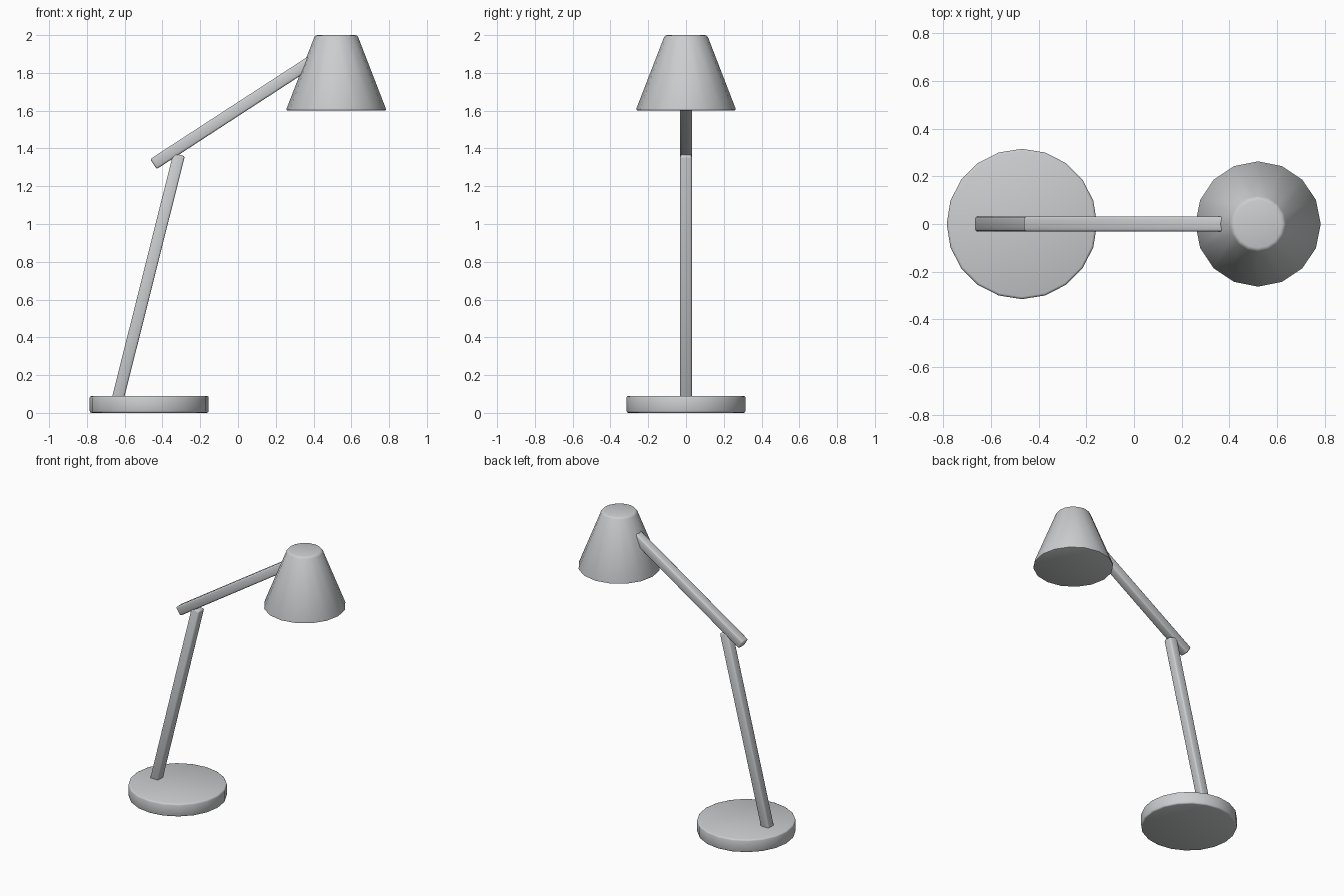
import bpy
import math
from mathutils import Vector

cube = bpy.data.objects.get("Cube")
if cube:
    bpy.data.objects.remove(cube, do_unlink=True)

# One plain grey for the whole lamp
grey = bpy.data.materials.new("light_grey")
grey.use_nodes = True
colour = (0.6, 0.61, 0.62, 1)
grey.diffuse_color = colour
grey.node_tree.nodes["Principled BSDF"].inputs["Base Color"].default_value = colour


def finish(name, bevel):
    """Name, round the hard edges, smooth and colour the active object."""
    obj = bpy.context.object
    obj.name = name
    bpy.ops.object.transform_apply(location=False, rotation=False, scale=True)
    mod = obj.modifiers.new("rounded_edges", "BEVEL")
    mod.width = bevel
    mod.segments = 2
    mod.limit_method = "ANGLE"
    mod.angle_limit = math.radians(40)
    bpy.ops.object.modifier_apply(modifier=mod.name)
    bpy.ops.object.shade_smooth_by_angle(angle=math.radians(50))
    obj.data.materials.append(grey)


def round_part(name, sides, r_low, r_high, x, z_low, z_high, bevel):
    bpy.ops.mesh.primitive_cone_add(
        vertices=sides, radius1=r_low, radius2=r_high, depth=z_high - z_low,
        location=(x, 0, (z_low + z_high) / 2))
    finish(name, bevel)


def arm(name, start, end, thickness):
    """Square bar running between two points in the xz plane."""
    a, b = Vector((start[0], 0, start[1])), Vector((end[0], 0, end[1]))
    span = b - a
    bpy.ops.mesh.primitive_cube_add(
        size=1, location=(a + b) / 2,
        rotation=(0, math.atan2(span.x, span.z), 0))
    bpy.context.object.scale = (thickness, thickness, span.length)
    finish(name, 0.01)


# Weighted foot
round_part("base", 20, 0.315, 0.315, -0.47, 0, 0.09, 0.01)

# Two arms meeting at the elbow
arm("lower_arm", (-0.645, 0.04), (-0.312, 1.367), 0.063)
arm("upper_arm", (-0.448, 1.317), (0.42, 1.881), 0.063)

# Conical shade, closed underneath
round_part("shade", 16, 0.267, 0.112, 0.52, 1.6, 2.0, 0.012)
